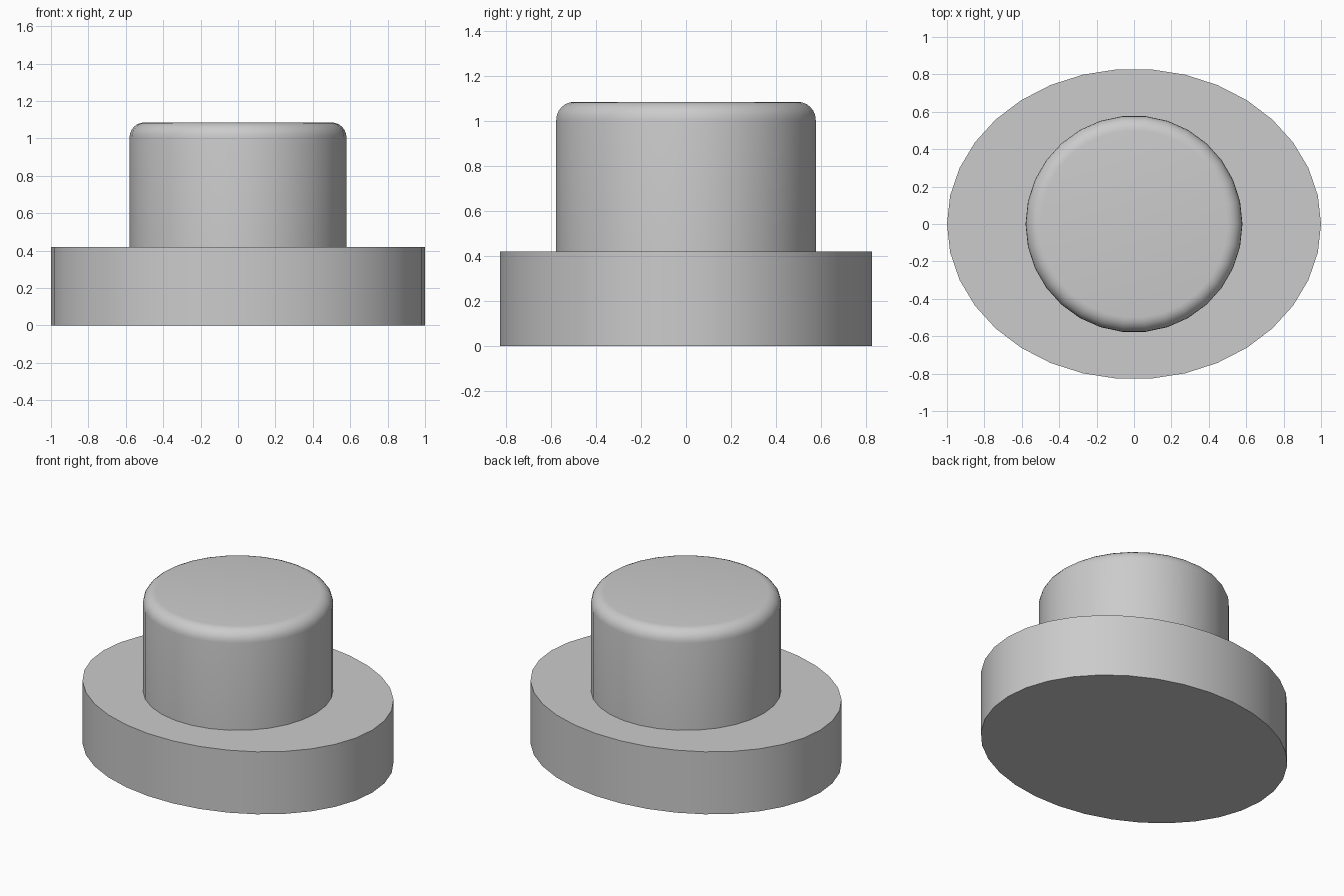
import bpy
from math import pi, sin, cos, radians

cube = bpy.data.objects.get("Cube")
if cube:
    bpy.data.objects.remove(cube, do_unlink=True)

grey = bpy.data.materials.new("light grey")
grey.use_nodes = True
colour = (0.6, 0.6, 0.6, 1)
grey.diffuse_color = colour
grey.node_tree.nodes["Principled BSDF"].inputs["Base Color"].default_value = colour


def lathe(name, profile, sides, x_scale=1, y_scale=1, phase=0.0):
    """Closed solid from a (radius, height) profile, with flat end caps."""
    verts = []
    for r, z in profile:
        for i in range(sides):
            a = phase + 2 * pi * i / sides
            verts.append((x_scale * r * cos(a), y_scale * r * sin(a), z))
    faces = [list(range(sides))[::-1]]
    for k in range(len(profile) - 1):
        for i in range(sides):
            j = (i + 1) % sides
            lo, hi = k * sides, (k + 1) * sides
            faces.append([lo + i, lo + j, hi + j, hi + i])
    top = (len(profile) - 1) * sides
    faces.append([top + i for i in range(sides)])
    mesh = bpy.data.meshes.new(name)
    mesh.from_pydata(verts, [], faces)
    mesh.materials.append(grey)
    obj = bpy.data.objects.new(name, mesh)
    bpy.context.collection.objects.link(obj)
    bpy.ops.object.select_all(action='DESELECT')
    obj.select_set(True)
    bpy.context.view_layer.objects.active = obj
    bpy.ops.object.shade_smooth_by_angle(angle=radians(35))
    return obj


# Oval flange
base_height = 0.42
lathe("oval_base", [(1, 0), (1, base_height)], 34, y_scale=0.83)

# Round boss with a rounded upper rim
radius, top_z, fillet, steps = 0.58, 1.085, 0.08, 6
rim = [(radius - fillet + fillet * cos(pi / 2 * s / steps),
        top_z - fillet + fillet * sin(pi / 2 * s / steps))
       for s in range(steps + 1)]
lathe("round_boss", [(radius, base_height - 0.01)] + rim, 30)
